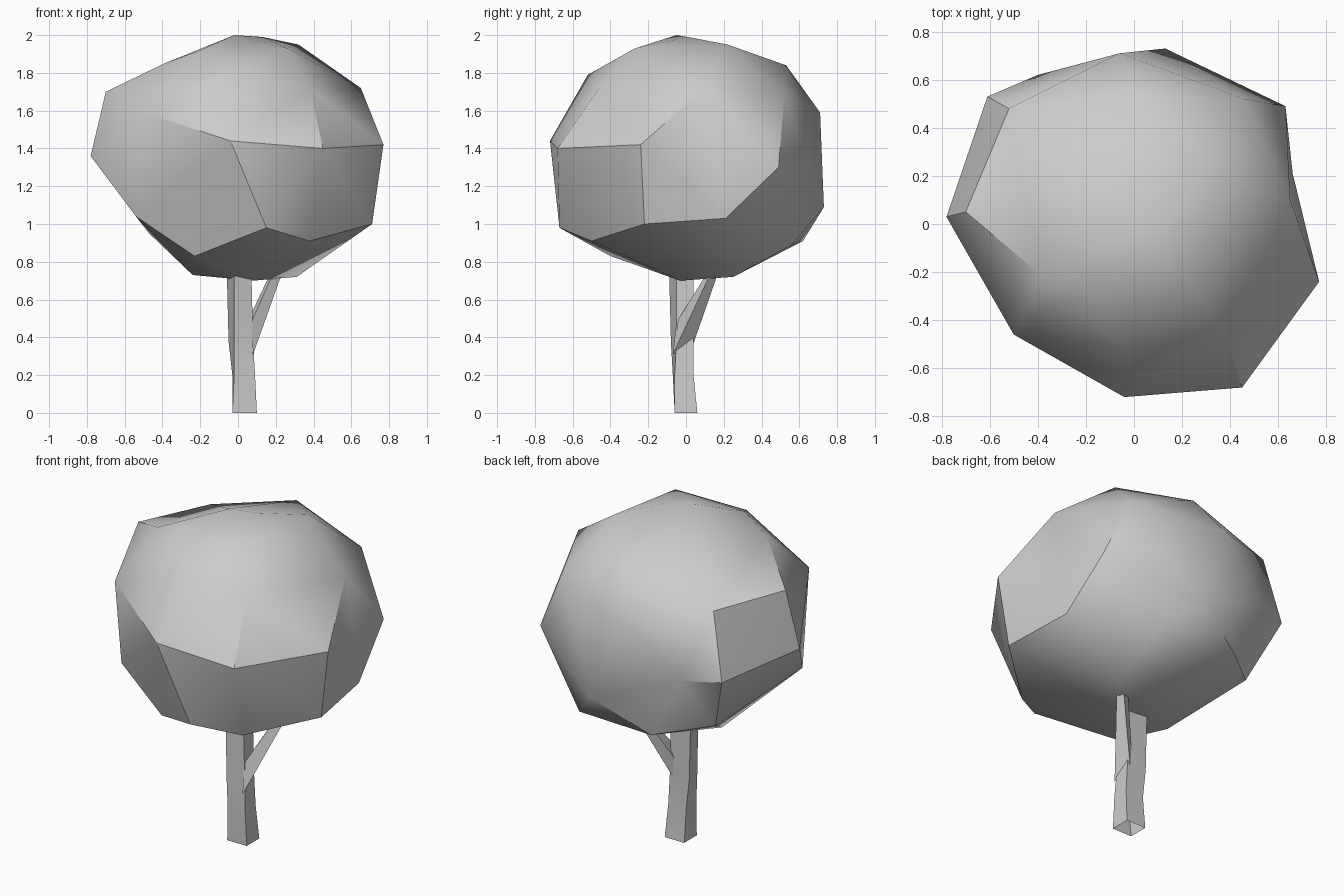
import bpy
import bmesh
from mathutils import Vector

cube = bpy.data.objects.get("Cube")
if cube:
    bpy.data.objects.remove(cube, do_unlink=True)

# Single flat grey for the whole tree
grey = bpy.data.materials.new("light_grey")
grey.use_nodes = True
grey.diffuse_color = (0.6, 0.6, 0.6, 1)
grey.node_tree.nodes["Principled BSDF"].inputs["Base Color"].default_value = grey.diffuse_color


def finish(name, bm, angle):
    """Turn a bmesh into a named, shaded object."""
    bmesh.ops.recalc_face_normals(bm, faces=bm.faces)
    mesh = bpy.data.meshes.new(name)
    bm.to_mesh(mesh)
    bm.free()
    mesh.materials.append(grey)
    obj = bpy.data.objects.new(name, mesh)
    bpy.context.collection.objects.link(obj)
    bpy.ops.object.select_all(action="DESELECT")
    obj.select_set(True)
    bpy.context.view_layer.objects.active = obj
    bpy.ops.object.shade_smooth_by_angle(angle=angle)
    return obj


def faceted_blob(name, points, centre):
    """Triangulate points by direction from the centre, then restore their
    true distances so that the surface can keep shallow dents."""
    bm = bmesh.new()
    true_place = {}
    for point in points:
        place = Vector(point) / 100
        vert = bm.verts.new((place - centre).normalized())
        true_place[vert] = place
    bmesh.ops.convex_hull(bm, input=bm.verts[:])
    for vert in bm.verts:
        vert.co = true_place[vert]
    return finish(name, bm, 0.6)


def loft(name, sections):
    """Join four-cornered sections into an angular limb, open at the root."""
    bm = bmesh.new()
    rings = [[bm.verts.new(Vector(c) / 100) for c in section] for section in sections]
    for low, high in zip(rings, rings[1:]):
        for i in range(4):
            j = (i + 1) % 4
            bm.faces.new((low[i], low[j], high[j], high[i]))
    bm.faces.new(rings[-1])
    return finish(name, bm, 0.35)


# Foliage corner points in hundredths of a unit, grouped by height
crown = [(-2, -5, 200), (13, 1, 199), (32, 22, 195), (-20, -27, 192),
         (26, -27, 193), (-39, -21, 185), (2, 53, 184)]
shoulder = [(-4, -52, 179), (38, -46, 172), (65, 10, 172), (46, 52, 168),
            (-70, 5, 170), (-52, 48, 169), (-50, -46, 159), (-6, 71, 159)]
belly = [(-78, 3, 136), (-4, -72, 144), (45, -68, 140), (77, -24, 142),
         (63, 49, 130), (-61, 53, 130), (-40, 62, 129)]
underside = [(13, 73, 109), (32, 56, 89), (-20, 62, 91), (-47, 39, 95),
             (66, 21, 103), (71, -22, 100), (38, -50, 91), (15, -67, 98),
             (-54, -34, 104), (-23, -40, 83)]
base = [(-24, 0, 73), (31, 25, 72), (8, -3, 70)]
faceted_blob("foliage", crown + shoulder + belly + underside + base, Vector((0, 0, 1.35)))


# Trunk: four-sided, slightly bent and twisted towards the top
def corners(left, right, front, back, twist, z):
    return [(left + twist, front, z), (right, front + twist, z),
            (right, back, z), (left, back, z)]


loft("trunk", [corners(-3, 10, -6, 6, 0, 0),
               corners(-3, 9, -7, 4, 1, 20),
               corners(-5, 8, -8, 4, 3, 38),
               corners(-6, 7, -9, 4, 4, 78)])

# Side branch rising to the back left
loft("branch", [[(8, -7, 31), (7, -5, 48), (4, 3, 46), (5, 3, 34)],
                [(24, 14, 76), (20, 13, 77), (19, 17, 78), (23, 18, 77)]])
